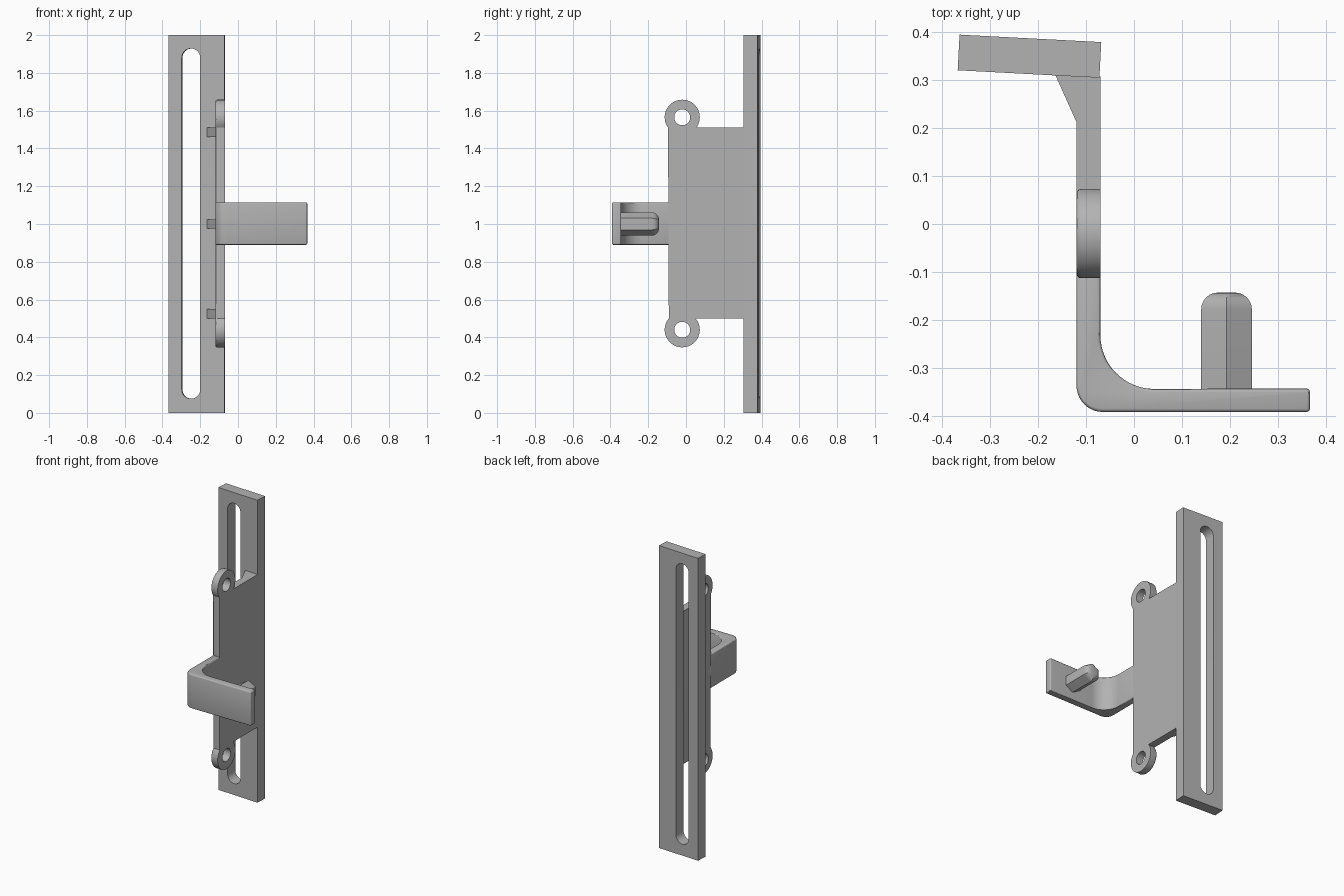
import bpy, bmesh, math
from mathutils import Matrix

if "Cube" in bpy.data.objects:
    bpy.data.objects.remove(bpy.data.objects["Cube"])

grey = bpy.data.materials.new("plain grey")
grey.diffuse_color = (0.45, 0.45, 0.45, 1)
grey.use_nodes = True
grey.node_tree.nodes["Principled BSDF"].inputs["Base Color"].default_value = grey.diffuse_color

ORDER = {"x": lambda u, v, w: (w, u, v),
         "y": lambda u, v, w: (u, w, v),
         "z": lambda u, v, w: (u, v, w)}


def arc(cu, cv, r, a0, a1, n=16):
    """Points on an arc, angles in degrees."""
    return [(cu + r * math.cos(math.radians(a0 + (a1 - a0) * i / n)),
             cv + r * math.sin(math.radians(a0 + (a1 - a0) * i / n))) for i in range(n + 1)]


def circle(cu, cv, r, n=40):
    return arc(cu, cv, r, 0, 360, n)[:-1]


def prism(name, axis, loops, w0, w1, rim=None, size=0.0, segs=3, matrix=None):
    """Extrude an outline (plus hole loops) along an axis; rim picks edges to round."""
    bm = bmesh.new()
    edges = []
    for loop in loops:
        vs = [bm.verts.new(ORDER[axis](u, v, w0)) for u, v in loop]
        edges += [bm.edges.new((vs[i - 1], vs[i])) for i in range(len(vs))]
    if len(loops) == 1:
        faces = [bm.faces.new(vs)]
    else:
        bmesh.ops.triangle_fill(bm, edges=edges, use_beauty=True)
        faces = bm.faces[:]
    new = bmesh.ops.extrude_face_region(bm, geom=faces, use_keep_orig=True)["geom"]
    bmesh.ops.translate(bm, verts=[g for g in new if isinstance(g, bmesh.types.BMVert)],
                        vec=ORDER[axis](0, 0, w1 - w0))
    bmesh.ops.recalc_face_normals(bm, faces=bm.faces[:])
    if rim:
        picked = [e for e in bm.edges if len(e.link_faces) == 2
                  and e.calc_face_angle(0) > 1 and all(rim(v.co) for v in e.verts)]
        bmesh.ops.bevel(bm, geom=picked, offset=size, offset_type="OFFSET", segments=segs,
                        profile=0.5, affect="EDGES", clamp_overlap=True)
    if matrix:
        bm.transform(matrix)
    me = bpy.data.meshes.new(name)
    bm.to_mesh(me)
    bm.free()
    ob = bpy.data.objects.new(name, me)
    bpy.context.collection.objects.link(ob)
    me.materials.append(grey)
    bpy.ops.object.select_all(action="DESELECT")
    ob.select_set(True)
    bpy.context.view_layer.objects.active = ob
    bpy.ops.object.shade_smooth_by_angle(angle=math.radians(30))
    return ob


# Slotted bar, turned slightly about the vertical
W, T = 0.148, 0.0372
bar = [(-W, 0), (W, 0), (W, 2), (-W, 2)]
slot = arc(-0.029, 1.88, 0.049, 0, 180) + arc(-0.029, 0.124, 0.049, 180, 360)
prism("slotted_bar", "y", [bar, slot], -T, T,
      matrix=Matrix.Translation((-0.218, 0.35, 0)) @ Matrix.Rotation(math.radians(-3), 4, "Z"))

# Side plate with two screw ears, drawn in the y-z plane
X0, X1 = -0.12, -0.07
EY, ER, TOP, BOT = -0.02, 0.093, 1.51, 0.50
EZ_T, EZ_B = 1.565, 0.44
a = math.degrees(math.asin((EZ_T - TOP) / ER))
b = math.degrees(math.asin((BOT - EZ_B) / ER))
outline = ([(0.308, BOT), (0.308, TOP)] + arc(EY, EZ_T, ER, -a, 180 + a, 36)
           + arc(EY, EZ_B, ER, 180 - b, 360 + b, 36))
holes = [circle(EY, z, 0.042) for z in (EZ_T, EZ_B)]


def ear_rim(co):
    outside = all(math.hypot(co.y - EY, co.z - z) > 0.06 for z in (EZ_T, EZ_B))
    return abs(co.x - X0) < 1e-5 and co.y < 0.1 and outside


prism("side_plate", "x", [outline] + holes, X0, X1, ear_rim, 0.009)

# Three gussets between plate and bar
for i, z in enumerate((0.5, 0.975, 1.46)):
    prism(f"gusset_{i + 1}", "z", [[(-0.118, 0.208), (-0.10, 0.208), (-0.10, 0.315), (-0.166, 0.315)]],
          z, z + 0.05)

# Bent arm
arm = ([(X0, -0.085)] + arc(X0 + 0.055, -0.337, 0.055, 180, 270, 10)
       + [(0.367, -0.392)] + arc(0.359, -0.351, 0.008, 0, 90, 4)
       + arc(0.042, -0.232, 0.112, 270, 180, 16) + [(X1, -0.085)])
prism("bent_arm", "z", [arm], 0.89, 1.115, lambda co: co.y < -0.08, 0.007)

# Six-sided peg with rounded tip
peg = [(0.193 + 0.061 * math.cos(math.radians(t)), 1 + 0.061 * math.sin(math.radians(t)))
       for t in range(30, 390, 60)]
prism("peg", "y", [peg], -0.36, -0.143, lambda co: co.y > -0.15, 0.035, 6)
